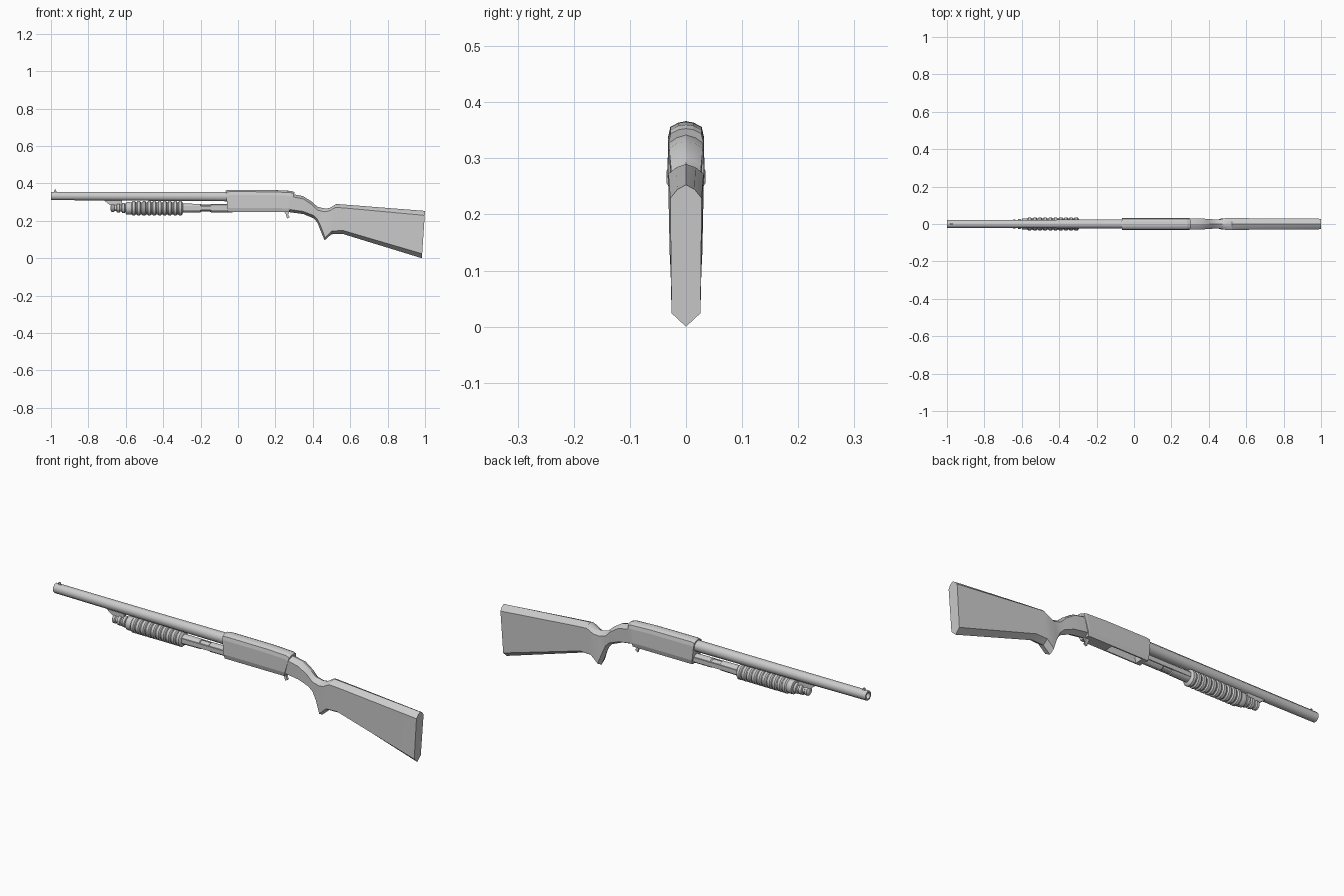
import bpy, bmesh, math


def loft(name, rings, angle=30):
    """Skin a list of equal-length point rings and cap both ends."""
    bm = bmesh.new()
    rows = [[bm.verts.new(p) for p in ring] for ring in rings]
    n = len(rows[0])
    for a, b in zip(rows, rows[1:]):
        for i in range(n):
            j = (i + 1) % n
            bm.faces.new((a[i], a[j], b[j], b[i]))
    bm.faces.new(rows[0][::-1])
    bm.faces.new(rows[-1])
    bmesh.ops.recalc_face_normals(bm, faces=bm.faces)
    mesh = bpy.data.meshes.new(name)
    bm.to_mesh(mesh)
    bm.free()
    obj = bpy.data.objects.new(name, mesh)
    bpy.context.collection.objects.link(obj)
    if angle:
        bpy.ops.object.select_all(action='DESELECT')
        obj.select_set(True)
        bpy.context.view_layer.objects.active = obj
        bpy.ops.object.shade_smooth_by_angle(angle=math.radians(angle))
    return obj


def lathe(name, profile, sides, squash=1.0, angle=30):
    """Rings around the x axis; profile rows are (x, radius, centre z)."""
    rings = []
    for x, r, cz in profile:
        turn = [2 * math.pi * (i + 0.5) / sides for i in range(sides)]
        rings.append([(x, squash * r * math.sin(t), cz + r * math.cos(t)) for t in turn])
    return loft(name, rings, angle)


def mirrored(half):
    """Close a half section (y >= 0, top to bottom) into a full ring."""
    return half + [(x, -y, z) for x, y, z in reversed(half) if y > 1e-6]


def block(name, outline, y0, y1):
    """Extrude an x-z outline across y."""
    return loft(name, [[(x, y, z) for x, z in outline] for y in (y0, y1)], 0)


# Barrel with a hollow muzzle
lathe("barrel", [(-0.90, 0.014, 0.333), (-1.0, 0.016, 0.333), (-1.0, 0.024, 0.333),
                 (-0.5, 0.0255, 0.331), (-0.066, 0.0275, 0.330), (-0.02, 0.0275, 0.330)],
      8, 0.95, angle=50)

# Bead sight
lathe("sight_bead", [(-0.982, 0.004, 0.363), (-0.974, 0.004, 0.363)], 6)
block("sight_post", [(-0.985, 0.352), (-0.968, 0.352), (-0.974, 0.364), (-0.981, 0.364)],
      -0.003, 0.003)

# Lug joining barrel and magazine tube
block("barrel_lug", [(-0.725, 0.315), (-0.62, 0.315), (-0.62, 0.285), (-0.685, 0.285)],
      -0.008, 0.008)

# Magazine cap with stepped rings
cap = [(-0.682, 0.012), (-0.675, 0.022), (-0.664, 0.022), (-0.660, 0.017), (-0.650, 0.017),
       (-0.647, 0.025), (-0.633, 0.025), (-0.630, 0.019), (-0.622, 0.019), (-0.619, 0.027),
       (-0.606, 0.027), (-0.603, 0.021), (-0.58, 0.021)]
lathe("magazine_cap", [(x, r, 0.268) for x, r in cap], 12)

# Magazine tube and the two action bars
lathe("magazine_tube", [(-0.60, 0.019, 0.268), (-0.15, 0.019, 0.268), (-0.145, 0.023, 0.268),
                        (-0.03, 0.023, 0.268)], 12)
lathe("forend_sleeve", [(-0.31, 0.025, 0.268), (-0.20, 0.0235, 0.268), (-0.197, 0.019, 0.268)], 12)
for side, s in (("left", 1), ("right", -1)):
    block("action_bar_" + side, [(-0.30, 0.258), (-0.04, 0.258), (-0.04, 0.28), (-0.30, 0.28)],
          s * 0.018, s * 0.024)

# Ribbed pump forend
ribs, x0, step = 11, -0.598, 0.0277
grip = [(x0 - 0.003, 0.026)]
for i in range(ribs):
    x = x0 + i * step
    r = 0.034 if i == 0 else 0.039
    grip += [(x, 0.033), (x + 0.006, r), (x + 0.019, r), (x + 0.024, 0.033)]
grip.append((x0 + ribs * step, 0.026))
lathe("pump_forend", [(x, r, 0.267) for x, r in grip], 12, 0.93)

# Receiver: faceted section, slanted rear end
section = [(0.0, 0.366), (0.013, 0.364), (0.028, 0.356), (0.032, 0.338),
           (0.033, 0.268), (0.027, 0.246), (0.0, 0.246)]


def receiver_ring(x, top_drop=0.0, slant=0.0, scale=1.0):
    return mirrored([(x - slant * (0.366 - z) / 0.12, y * scale,
                      z - top_drop * max(0.0, (z - 0.246) / 0.12)) for y, z in section])


receiver = loft("receiver", [receiver_ring(-0.066, 0.004, -0.012), receiver_ring(-0.045),
                             receiver_ring(0.18, 0.001, 0.015), receiver_ring(0.285, 0.006, 0.02),
                             receiver_ring(0.303, 0.013, 0.03, 0.97)], 0)

# Loading port cut from below
port = block("port_cutter", [(-0.035, 0.2), (0.15, 0.2), (0.13, 0.29), (-0.02, 0.29)],
             -0.021, 0.021)
cut = receiver.modifiers.new("loading_port", 'BOOLEAN')
cut.operation, cut.object, cut.solver = 'DIFFERENCE', port, 'EXACT'
port.hide_render = True
port.hide_set(True)

# Trigger
block("trigger", [(0.245, 0.252), (0.275, 0.252), (0.268, 0.232), (0.276, 0.220),
                  (0.262, 0.212), (0.256, 0.234)], -0.005, 0.005)

# Stock: sections of (top x, top z, bottom x, bottom z, half width, ridge depth)
stations = [(0.298, 0.342, 0.270, 0.247, 0.030, 0.014),
            (0.350, 0.331, 0.350, 0.236, 0.030, 0.014),
            (0.395, 0.302, 0.405, 0.213, 0.027, 0.016),
            (0.425, 0.275, 0.425, 0.190, 0.025, 0.018),
            (0.465, 0.266, 0.440, 0.150, 0.025, 0.018),
            (0.490, 0.268, 0.463, 0.096, 0.031, 0.015),
            (0.525, 0.290, 0.500, 0.128, 0.032, 0.018),
            (0.580, 0.286, 0.560, 0.130, 0.031, 0.018),
            (1.000, 0.253, 0.983, 0.000, 0.028, 0.024)]
rings = []
for xt, zt, xb, zb, w, d in stations:
    k = d / (zt - zb)
    at = lambda t, y: (xt + (xb - xt) * t, y, zt + (zb - zt) * t)
    rings.append(mirrored([at(0, 0), at(0.35 * k, w * 0.55), at(k, w),
                           at(1 - k, w * 0.92), at(1, 0)]))
loft("stock", rings, 30)
